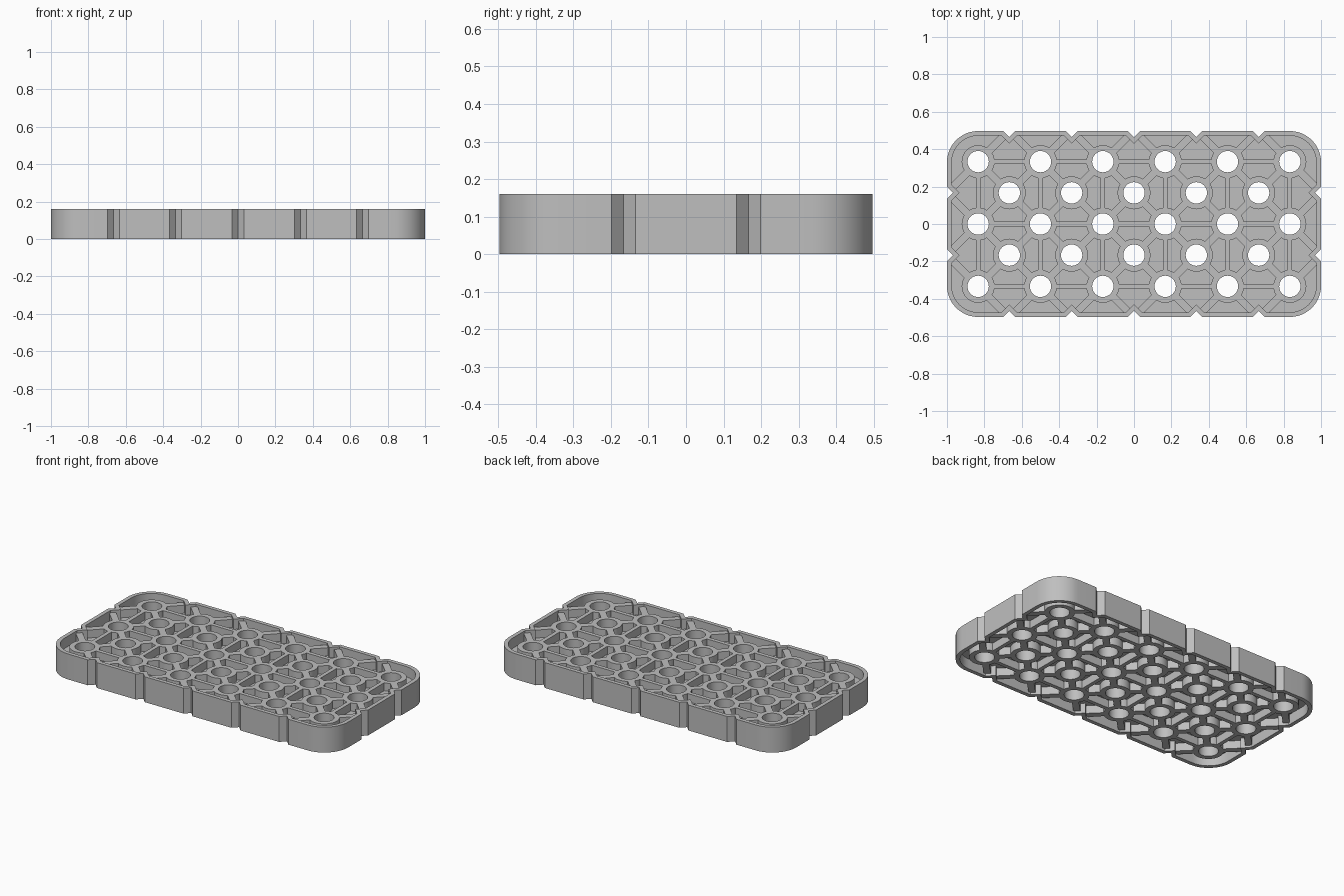
import bpy, bmesh, math

if "Cube" in bpy.data.objects:
    bpy.data.objects.remove(bpy.data.objects["Cube"])

W, H = 1.0, 0.497          # half length and half width
P = 1 / 6                  # half the hole pitch
HOLE_R, BOSS_R = 0.057, 0.088
RIM, NOTCH = 0.025, 0.032
HEIGHT = 0.16

grey = bpy.data.materials.new("plain grey")
grey.diffuse_color = (0.52, 0.52, 0.52, 1)
grey.use_nodes = True
grey.node_tree.nodes["Principled BSDF"].inputs["Base Color"].default_value = grey.diffuse_color


def plate(name, loops, z0, z1):
    """Solid prism from closed 2D loops; nested loops become holes."""
    cu = bpy.data.curves.new(name, 'CURVE')
    cu.dimensions = '2D'
    cu.fill_mode = 'BOTH'
    cu.extrude = (z1 - z0) / 2
    for pts in loops:
        s = cu.splines.new('POLY')
        s.points.add(len(pts) - 1)
        for p, (x, y) in zip(s.points, pts):
            p.co = (x, y, 0, 1)
        s.use_cyclic_u = True
    ob = bpy.data.objects.new(name, cu)
    bpy.context.collection.objects.link(ob)
    ob.location.z = (z0 + z1) / 2
    bpy.ops.object.select_all(action='DESELECT')
    ob.select_set(True)
    bpy.context.view_layer.objects.active = ob
    bpy.ops.object.convert(target='MESH')
    ob = bpy.context.view_layer.objects.active
    bm = bmesh.new()
    bm.from_mesh(ob.data)
    bmesh.ops.remove_doubles(bm, verts=bm.verts, dist=1e-5)
    bmesh.ops.recalc_face_normals(bm, faces=bm.faces)
    bm.to_mesh(ob.data)
    bm.free()
    ob.data.materials.clear()
    ob.data.materials.append(grey)
    bpy.ops.object.shade_smooth_by_angle(angle=math.radians(30))
    return ob


def circle(c, r, n=32):
    return [(c[0] + r * math.cos(2 * math.pi * i / n),
             c[1] + r * math.sin(2 * math.pi * i / n)) for i in range(n)]


def outline(d):
    """Rounded rectangle with V notches, offset inward by d."""
    n = NOTCH + d * (math.sqrt(2) - 1)
    w, h, r = W - d, H - d, P - d
    half = []
    for y in (-P, P):                                   # right side
        half += [(w, y - n), (w - n, y), (w, y + n)]
    for i in range(13):                                 # right back corner
        a = math.pi / 2 * i / 12
        half.append((W - P + r * math.cos(a), H - P + r * math.sin(a)))
    for k in (4, 2, 0, -2, -4):                         # back side
        half += [(k * P + n, h), (k * P, h - n), (k * P - n, h)]
    for i in range(13):                                 # left back corner
        a = math.pi / 2 * (1 + i / 12)
        half.append((P - W + r * math.cos(a), H - P + r * math.sin(a)))
    return half + [(-x, -y) for x, y in half]


def rib(a, b, width, cut_a, cut_b):
    """Rectangle from a to b, shortened at both ends."""
    dx, dy = b[0] - a[0], b[1] - a[1]
    l = math.hypot(dx, dy)
    dx, dy = dx / l, dy / l
    nx, ny = -dy * width / 2, dx * width / 2
    p = (a[0] + dx * cut_a, a[1] + dy * cut_a)
    q = (b[0] - dx * cut_b, b[1] - dy * cut_b)
    return [(p[0] + nx, p[1] + ny), (p[0] - nx, p[1] - ny),
            (q[0] - nx, q[1] - ny), (q[0] + nx, q[1] + ny)]


# Staggered hole grid
main = [(i * P, j * P) for j in (-2, 0, 2) for i in range(-5, 6, 2)]
between = [(i * P, j * P) for j in (-1, 1) for i in range(-4, 5, 2)]
holes = main + between

# Outer wall, middle web and tubes around the holes
plate("outer_wall", [outline(0), outline(RIM)], 0, HEIGHT)
plate("middle_web", [outline(RIM / 2)] + [circle(c, HOLE_R) for c in holes], 0.065, 0.095)
plate("hole_tubes", [circle(c, r) for c in holes for r in (BOSS_R, HOLE_R)], 0.015, 0.145)

# Diagonal ribs to neighbouring holes or wall notches, skipping the four corners
diagonal, straight = [], []
inner = {(round(x / P), round(y / P)) for x, y in between}
for x, y in main:
    i, j = round(x / P), round(y / P)
    for di in (-1, 1):
        for dj in (-1, 1):
            t = (i + di, j + dj)
            if abs(t[0]) == 6 and abs(t[1]) == 3:
                continue
            end = BOSS_R - 0.004 if t in inner else 0.042
            diagonal.append(rib((x, y), (t[0] * P, t[1] * P), 0.04, BOSS_R - 0.004, end))
    # Thin straight ribs along rows and columns
    if i < 5:
        straight.append(rib((x, y), (x + 2 * P, y), 0.025, BOSS_R - 0.002, BOSS_R - 0.002))
    if j < 2:
        straight.append(rib((x, y), (x, y + 2 * P), 0.025, BOSS_R - 0.002, BOSS_R - 0.002))
plate("diagonal_ribs", diagonal, 0.015, 0.145)
plate("straight_ribs", straight, 0.015, 0.145)
